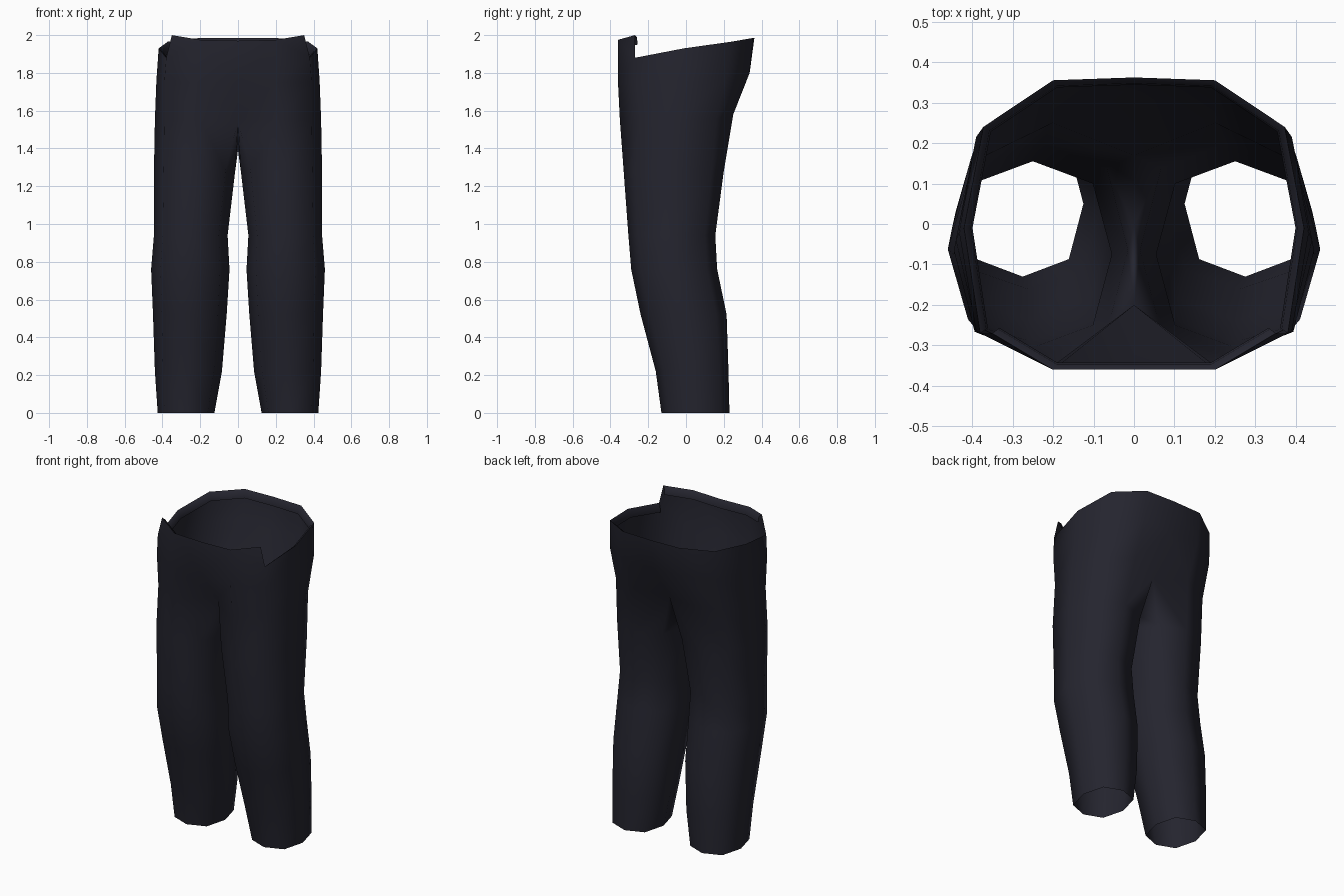
import bpy
import bmesh

cube = bpy.data.objects.get("Cube")
if cube:
    bpy.data.objects.remove(cube, do_unlink=True)

cloth = bpy.data.materials.new("dark navy cloth")
cloth.use_nodes = True
colour = (0.018, 0.018, 0.028, 1)
cloth.diffuse_color = colour
bsdf = cloth.node_tree.nodes["Principled BSDF"]
bsdf.inputs["Base Color"].default_value = colour
bsdf.inputs["Roughness"].default_value = 0.9


def finish(bm, name):
    """Turn the left half into a smooth, mirrored object."""
    mesh = bpy.data.meshes.new(name)
    bm.to_mesh(mesh)
    bm.free()
    mesh.materials.append(cloth)
    for poly in mesh.polygons:
        poly.use_smooth = True
    obj = bpy.data.objects.new(name, mesh)
    bpy.context.collection.objects.link(obj)
    mirror = obj.modifiers.new("mirror", "MIRROR")
    mirror.use_clip = True
    mirror.merge_threshold = 0.002
    return obj


def leg_ring(z, front, back, outer, inner):
    """Eight points round the leg, starting at front-inner."""
    cx, cy = (outer + inner) / 2, (front + back) / 2
    rx, ry = (outer - inner) / 2, (back - front) / 2
    d = 0.76
    dirs = [(-d, -d), (0, -1), (d, -d), (1, 0), (d, d), (0, 1), (-d, d), (-1, 0)]
    return [(cx + rx * u, cy + ry * v, z) for u, v in dirs]


def bridge(bm, low, high, count):
    for i in range(count):
        j = (i + 1) % len(low)
        bm.faces.new((low[i], low[j], high[j], high[i]))


# leg sections: height, front, back, outer, inner
legs = [
    (0.0, -0.13, 0.23, 0.425, 0.125),
    (0.22, -0.16, 0.225, 0.44, 0.085),
    (0.52, -0.24, 0.215, 0.45, 0.06),
    (0.76, -0.29, 0.165, 0.46, 0.045),
    (0.94, -0.305, 0.155, 0.445, 0.055),
    (1.28, -0.33, 0.20, 0.445, 0.015),
]
# crotch section: the last three points and the first lie on the centre seam
crotch = [(0, -0.2, 1.55), (0.2, -0.35, 1.55), (0.39, -0.25, 1.55),
          (0.44, -0.04, 1.55), (0.385, 0.16, 1.56), (0.2, 0.25, 1.58),
          (0, 0.17, 1.55), (0, 0, 1.39)]
# hip and waist sections run from front centre round the side to back centre
hip = [(0, -0.355, 1.75), (0.2, -0.36, 1.75), (0.39, -0.265, 1.75),
       (0.432, -0.02, 1.76), (0.39, 0.215, 1.78), (0.2, 0.337, 1.8),
       (0, 0.325, 1.79)]
waist = [(0, -0.36, 1.97), (0.2, -0.36, 1.975), (0.38, -0.27, 1.88),
         (0.42, -0.01, 1.93), (0.372, 0.24, 1.965), (0.2, 0.355, 1.985),
         (0, 0.362, 1.985)]
flap_corner = (0.35, -0.27, 2.0)

# trousers
bm = bmesh.new()
sections = [leg_ring(*s) for s in legs] + [crotch, hip, waist]
rings = [[bm.verts.new(p) for p in s] for s in sections]
for low, high in zip(rings, rings[1:]):
    bridge(bm, low, high, 8 if len(high) == 8 else 6)
# raised corner of the front waist panel
top = rings[-1]
bm.faces.new((top[1], top[2], bm.verts.new(flap_corner)))
finish(bm, "trousers")

# turned-in lining along the waist edge
bm = bmesh.new()
for edge in (waist[:2] + [flap_corner], waist[2:]):
    rim = [bm.verts.new(p) for p in edge]
    inside = [bm.verts.new((x * 0.96, y * 0.96, z - 0.012)) for x, y, z in edge]
    hem = [bm.verts.new((x * 0.95, y * 0.95, z - 0.05)) for x, y, z in edge]
    bridge(bm, rim, inside, len(edge) - 1)
    bridge(bm, inside, hem, len(edge) - 1)
finish(bm, "waist_lining")
